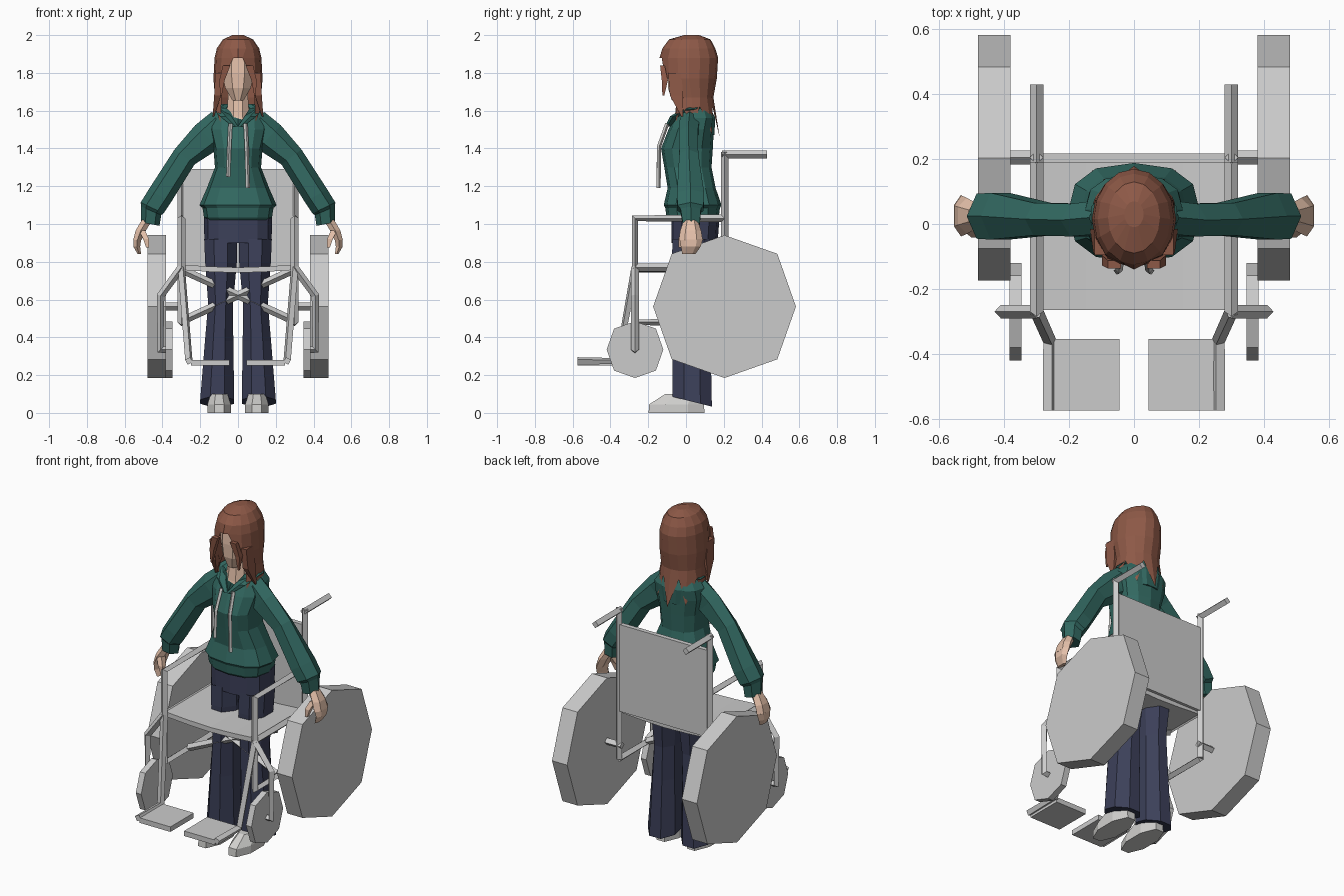
import bpy, bmesh, math


def material(name, rgb):
    m = bpy.data.materials.new(name)
    m.diffuse_color = (*rgb, 1)
    return m


GREY = material("chair grey", (0.60, 0.60, 0.60))
PALE = material("pale grey", (0.64, 0.635, 0.62))
HAIR = material("auburn hair", (0.27, 0.10, 0.063))
TEAL = material("teal cloth", (0.032, 0.14, 0.12))
NAVY = material("navy cloth", (0.045, 0.051, 0.10))
SKIN = material("skin", (0.78, 0.53, 0.40))


def finish(name, bm, mat):
    bmesh.ops.recalc_face_normals(bm, faces=bm.faces)
    me = bpy.data.meshes.new(name)
    bm.to_mesh(me)
    bm.free()
    me.materials.append(mat)
    ob = bpy.data.objects.new(name, me)
    bpy.context.collection.objects.link(ob)
    return ob


def loft(name, rings, n, mat, s=1, half=True, caps=(True, True), edit=None, p=1):
    """Rings are (x, y, z, rx, ry[, tilt about y]); s=-1 mirrors in x; p<1 squares the section."""
    bm = bmesh.new()
    k = 1 / math.cos(math.pi / n) if half else 1
    pw = lambda c: math.copysign(abs(c) ** p, c) if abs(c) > 1e-6 else 0
    rows = []
    for x, y, z, rx, ry, *t in rings:
        t = t[0] if t else 0
        row = []
        for i in range(n):
            a = 2 * math.pi * (i + (0.5 if half else 0)) / n
            u, v = pw(math.cos(a)) * rx * k, pw(math.sin(a)) * ry * k
            row.append(bm.verts.new((s * (x + u * math.cos(t)), y + v, z + u * math.sin(t))))
        rows.append(row)
    for a, b in zip(rows, rows[1:]):
        for i in range(n):
            j = (i + 1) % n
            bm.faces.new((a[i], a[j], b[j], b[i]))
    if caps[0]:
        bm.faces.new(rows[0])
    if caps[1]:
        bm.faces.new(rows[-1])
    if edit:
        edit(bm, rows)
    return finish(name, bm, mat)


def tube(name, pts, r, mat, s=1):
    """Four-sided tube along a path."""
    cu = bpy.data.curves.new(name, 'CURVE')
    cu.dimensions = '3D'
    cu.bevel_depth, cu.bevel_resolution, cu.use_fill_caps = r, 0, True
    sp = cu.splines.new('POLY')
    sp.points.add(len(pts) - 1)
    sp.use_smooth = False
    for p, (x, y, z) in zip(sp.points, pts):
        p.co = (s * x, y, z, 1)
    tmp = bpy.data.objects.new(name + " path", cu)
    bpy.context.collection.objects.link(tmp)
    me = bpy.data.meshes.new_from_object(tmp.evaluated_get(bpy.context.evaluated_depsgraph_get()))
    bm = bmesh.new()
    bm.from_mesh(me)
    bpy.data.objects.remove(tmp)
    for f in bm.faces:
        f.smooth = False
    return finish(name, bm, mat)


def box(name, lo, hi, mat):
    bm = bmesh.new()
    bmesh.ops.create_cube(bm, size=1)
    for v in bm.verts:
        v.co = [(a + b) / 2 + c * (b - a) for a, b, c in zip(lo, hi, v.co)]
    return finish(name, bm, mat)


def wheel(name, x0, x1, y, z, r, mat):
    """Eight-sided disc, diagonal corners slightly further out."""
    bm = bmesh.new()
    ring = []
    for i in range(8):
        a, q = math.pi * i / 4, r * (1.045 if i % 2 else 1)
        ring.append(bm.verts.new((x0, y + q * math.cos(a), z + q * math.sin(a))))
    ext = bmesh.ops.extrude_face_region(bm, geom=[bm.faces.new(ring)], use_keep_orig=True)
    bmesh.ops.translate(bm, vec=(x1 - x0, 0, 0),
                        verts=[v for v in ext["geom"] if isinstance(v, bmesh.types.BMVert)])
    return finish(name, bm, mat)


# ---- Wheelchair ----
for s, side in ((-1, "right"), (1, "left")):
    wheel(side + "_big_wheel", s * 0.38, s * 0.48, 0.204, 0.563, 0.378, GREY)
    wheel(side + "_caster_wheel", s * 0.347, s * 0.383, -0.27, 0.335, 0.15, GREY)
    T = lambda part, pts: tube(side + "_" + part, pts, 0.021, GREY, s)
    T("back_post", [(0.3, 0.205, 0.48), (0.3, 0.205, 1.38)])
    T("push_handle", [(0.3, 0.19, 1.368), (0.3, 0.43, 1.368)])
    T("arm_frame", [(0.3, 0.205, 1.03), (0.3, -0.27, 1.03), (0.3, -0.27, 0.48), (0.3, 0.205, 0.48)])
    T("seat_rail", [(0.3, -0.27, 0.77), (0.3, 0.205, 0.77)])
    T("axle", [(0.28, 0.205, 0.563), (0.39, 0.205, 0.563)])
    T("caster_fork", [(0.3, -0.27, 0.77), (0.41, -0.27, 0.62), (0.41, -0.27, 0.335), (0.36, -0.27, 0.335)])
    T("leg_tube", [(0.3, -0.27, 0.77), (0.26, -0.36, 0.275), (0.26, -0.575, 0.275)])
    T("cross_brace", [(-0.29, -0.05, 0.49), (0.29, -0.05, 0.755)])
    a, b = sorted((s * 0.045, s * 0.25))
    box(side + "_footplate", (a, -0.575, 0.25), (b, -0.355, 0.28), GREY)
box("backrest", (-0.29, 0.19, 0.77), (0.29, 0.217, 1.29), GREY)

# sagging seat
bm = bmesh.new()
prof = [(-0.3, 0.785), (-0.15, 0.775), (0, 0.77), (0.15, 0.775), (0.3, 0.785)]
prof += [(x, z - 0.028) for x, z in reversed(prof)]
f = bm.faces.new([bm.verts.new((x, -0.265, z)) for x, z in prof])
ext = bmesh.ops.extrude_face_region(bm, geom=[f], use_keep_orig=True)
bmesh.ops.translate(bm, vec=(0, 0.465, 0),
                    verts=[v for v in ext["geom"] if isinstance(v, bmesh.types.BMVert)])
finish("seat", bm, GREY)


# ---- Sweatshirt ----
def neckline(bm, rows):
    for v in rows[-1]:                      # V-shaped front opening
        if v.co.y < 0 and abs(v.co.x) < 0.03:
            v.co.y, v.co.z = -0.095, 1.515


loft("hoodie_body", [(0, 0.035, 1.02, 0.165, 0.125), (0, 0.035, 1.035, 0.18, 0.138),
                     (0, 0.035, 1.085, 0.188, 0.145), (0, 0.035, 1.10, 0.204, 0.153),
                     (0, 0.03, 1.19, 0.165, 0.127), (0, 0.01, 1.30, 0.122, 0.125),
                     (0, 0.005, 1.40, 0.13, 0.137), (0, 0.027, 1.50, 0.155, 0.12),
                     (0, 0.045, 1.56, 0.15, 0.107), (0, 0.045, 1.615, 0.11, 0.085)],
     12, TEAL, half=False, caps=(False, False), edit=neckline, p=0.8)
for s, side in ((-1, "right"), (1, "left")):
    # six-sided sleeve with its ridge facing outwards
    loft(side + "_sleeve", [(0.10, 0.02, 1.53, 0.075, 0.06, 1.05), (0.165, 0.012, 1.46, 0.088, 0.058, 0.8),
                            (0.283, 0.015, 1.355, 0.066, 0.058, 0.64), (0.413, 0.024, 1.15, 0.068, 0.083, 0.52),
                            (0.455, 0.024, 1.085, 0.067, 0.08, 0.45), (0.46, 0.025, 1.07, 0.058, 0.062, 0.4),
                            (0.465, 0.028, 1.0, 0.05, 0.052, 0.2)], 6, TEAL, s, half=False, caps=(False, True))
    # hood roll around the neck
    loft(side + "_hood_collar", [(0.012, -0.095, 1.515, 0.014, 0.014), (0.065, -0.05, 1.57, 0.03, 0.03),
                                 (0.10, 0.03, 1.61, 0.032, 0.04), (0.07, 0.07, 1.635, 0.03, 0.04)], 6, TEAL, s)
    end = 1.19 if s > 0 else 1.25
    tube(side + "_drawstring", [(0.04, -0.10, 1.53), (0.046, -0.143, 1.41), (0.052, -0.145, end)], 0.011, PALE, s)
loft("hood_back", [(0, 0.10, 1.47, 0.08, 0.05), (0, 0.10, 1.56, 0.105, 0.055),
                   (0, 0.075, 1.635, 0.08, 0.045)], 8, TEAL)


# ---- Trousers, shoes and hands ----
def slant_hem(bm, rows):
    for v in rows[-1]:                      # hem drops towards the heel
        v.co.z -= 0.25 * (v.co.y - 0.03)


loft("trouser_hips", [(0, 0.045, 0.90, 0.178, 0.122), (0, 0.05, 1.04, 0.18, 0.128)], 12, NAVY,
     half=False, caps=(False, True), p=0.8)
for s, side in ((-1, "right"), (1, "left")):
    loft(side + "_trouser_leg", [(0.092, 0.047, 0.92, 0.087, 0.118), (0.09, 0.04, 0.80, 0.084, 0.115),
                                 (0.092, 0.03, 0.58, 0.066, 0.10), (0.10, 0.03, 0.38, 0.075, 0.10),
                                 (0.11, 0.033, 0.06, 0.09, 0.104)], 8, NAVY, s, caps=(False, True), edit=slant_hem)
    loft(side + "_shoe", [(0.10, -0.05, 0, 0.062, 0.148), (0.10, -0.05, 0.045, 0.062, 0.145),
                          (0.10, -0.01, 0.10, 0.045, 0.10)], 8, PALE, s)
    loft(side + "_palm", [(0.482, 0.025, 1.02, 0.028, 0.032), (0.515, 0.025, 0.965, 0.027, 0.048),
                          (0.533, 0.025, 0.915, 0.022, 0.055)], 6, SKIN, s)
    loft(side + "_fingers", [(0.533, 0.028, 0.92, 0.021, 0.054), (0.536, 0.025, 0.88, 0.018, 0.045),
                             (0.522, 0.015, 0.84, 0.009, 0.03)], 6, SKIN, s)
    loft(side + "_thumb", [(0.507, -0.005, 0.965, 0.016, 0.018), (0.487, -0.025, 0.92, 0.015, 0.016),
                           (0.478, -0.03, 0.875, 0.008, 0.009)], 4, SKIN, s)

# ---- Head ----
loft("neck", [(0, -0.02, 1.45, 0.075, 0.07), (0, -0.005, 1.57, 0.06, 0.055), (0, 0.01, 1.72, 0.05, 0.05)], 8, SKIN)
loft("face", [(0, -0.045, 1.655, 0.03, 0.03), (0, -0.02, 1.72, 0.068, 0.075),
              (0, -0.005, 1.80, 0.085, 0.093), (0, 0.0, 1.92, 0.085, 0.09)], 8, SKIN)


def cut_hair(bm, rows):
    gap = []
    for f in bm.faces:                      # face opening
        c = f.calc_center_median()
        if c.y < -0.02 and c.z < 1.86 and abs(c.x) < (0.05 if c.z > 1.79 else 0.085):
            gap.append(f)
    for v in rows[3] + rows[4]:             # opening pointed at the top, wide below
        if v.co.y < -0.11 and 0.03 < abs(v.co.x) < 0.06:
            top = v.co.z > 1.85
            v.co.x *= 0.5 if top else 1.55
            v.co.y += 0 if top else 0.01
    for i, v in enumerate(rows[-1]):        # ragged ends, longer at the back
        back = max(0, v.co.y) / 0.17
        v.co.z += (-0.03 - 0.09 * back) if i % 2 == 0 else 0.05
        v.co.y += 0.02 * back if i % 2 == 0 else -0.01
    bmesh.ops.delete(bm, geom=gap, context='FACES')


loft("hair", [(0, 0.03, 2.0, 0.03, 0.04), (0, 0.02, 1.977, 0.08, 0.11), (0, 0.015, 1.93, 0.112, 0.14),
              (0, 0.015, 1.88, 0.124, 0.155), (0, 0.015, 1.77, 0.13, 0.148),
              (0, 0.03, 1.67, 0.122, 0.115), (0, 0.035, 1.57, 0.133, 0.125)],
     16, HAIR, half=False, caps=(True, False), edit=cut_hair)
for s, side in ((-1, "right"), (1, "left")):
    loft(side + "_fringe_lock", [(0.06, -0.125, 1.84, 0.02, 0.012), (0.085, -0.112, 1.76, 0.014, 0.016),
                                 (0.09, -0.12, 1.68, 0.004, 0.005)], 4, HAIR, s)
    loft(side + "_side_lock", [(0.105, -0.06, 1.80, 0.016, 0.035), (0.108, -0.05, 1.68, 0.018, 0.035),
                               (0.13, -0.02, 1.57, 0.004, 0.005)], 4, HAIR, s)
